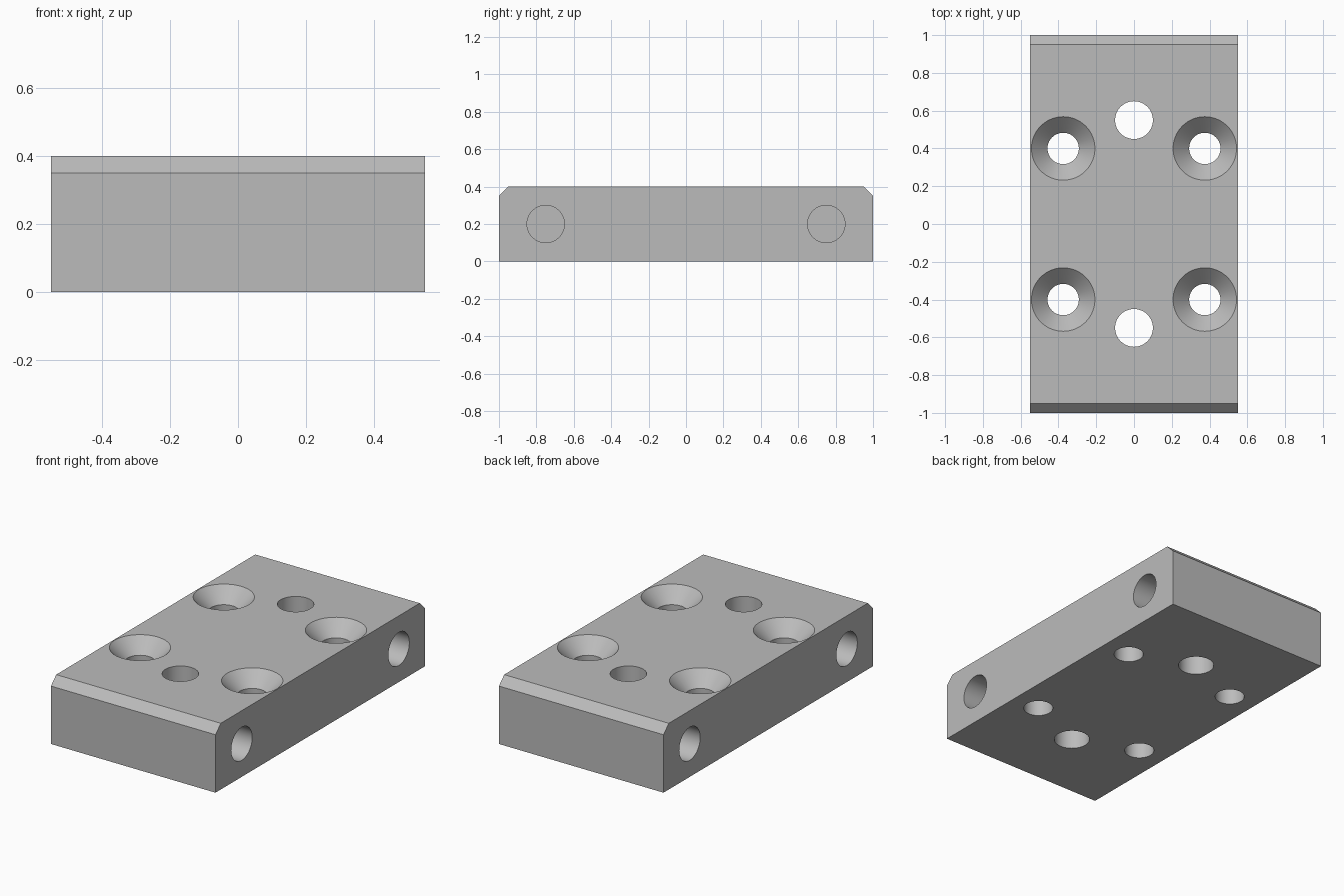
import bpy, bmesh
from math import pi
from mathutils import Matrix, Vector

if "Cube" in bpy.data.objects:
    bpy.data.objects.remove(bpy.data.objects["Cube"])

HALF_X, HALF_Y, HEIGHT, BEVEL = 0.55, 1.0, 0.4, 0.05
SEGMENTS = 64

grey = bpy.data.materials.new("plain grey")
grey.use_nodes = True
grey.diffuse_color = (0.5, 0.5, 0.5, 1)
grey.node_tree.nodes["Principled BSDF"].inputs["Base Color"].default_value = (0.5, 0.5, 0.5, 1)


def make_object(name, bm):
    bmesh.ops.recalc_face_normals(bm, faces=bm.faces)
    mesh = bpy.data.meshes.new(name)
    bm.to_mesh(mesh)
    bm.free()
    mesh.materials.append(grey)
    obj = bpy.data.objects.new(name, mesh)
    bpy.context.collection.objects.link(obj)
    return obj


def add_turned(bm, profile, matrix):
    """Closed solid turned about z from (radius, height) pairs."""
    rings = []
    for radius, z in profile:
        ring = bmesh.ops.create_circle(bm, segments=SEGMENTS, radius=radius,
                                       matrix=matrix @ Matrix.Translation((0, 0, z)))
        rings.append(ring["verts"])
    for low, high in zip(rings, rings[1:]):
        for i in range(SEGMENTS):
            j = (i + 1) % SEGMENTS
            bm.faces.new((low[i], low[j], high[j], high[i]))
    bm.faces.new(rings[0])
    bm.faces.new(rings[-1])


# Block: side profile with chamfered top ends, extruded across x
bm = bmesh.new()
outline = [(-HALF_Y, 0), (HALF_Y, 0), (HALF_Y, HEIGHT - BEVEL), (HALF_Y - BEVEL, HEIGHT),
           (BEVEL - HALF_Y, HEIGHT), (-HALF_Y, HEIGHT - BEVEL)]
side = bm.faces.new([bm.verts.new((-HALF_X, y, z)) for y, z in outline])
extruded = bmesh.ops.extrude_face_region(bm, geom=[side])["geom"]
bmesh.ops.translate(bm, vec=Vector((2 * HALF_X, 0, 0)),
                    verts=[v for v in extruded if isinstance(v, bmesh.types.BMVert)])
block = make_object("mounting_block", bm)

# Hole cutters
straight = [(0.1, -0.1), (0.1, HEIGHT + 0.1)]
countersunk = [(0.083, -0.1), (0.083, HEIGHT - 0.085), (0.168, HEIGHT), (0.168, HEIGHT + 0.1)]
blind = [(0.1, -0.35), (0.1, 0.1)]
bm = bmesh.new()
for sy in (-1, 1):
    add_turned(bm, straight, Matrix.Translation((0, sy * 0.55, 0)))
    for sx in (-1, 1):
        add_turned(bm, countersunk, Matrix.Translation((sx * 0.375, sy * 0.4, 0)))
        add_turned(bm, blind, Matrix.Translation((sx * HALF_X, sy * 0.75, HEIGHT / 2))
                   @ Matrix.Rotation(sx * pi / 2, 4, "Y"))
cutter = make_object("hole_cutter", bm)
cutter.hide_render = True

# Drill the block, then discard the cutter
cut = block.modifiers.new("holes", "BOOLEAN")
cut.operation = "DIFFERENCE"
cut.solver = "EXACT"
cut.object = cutter
bpy.ops.object.select_all(action="DESELECT")
block.select_set(True)
bpy.context.view_layer.objects.active = block
bpy.ops.object.modifier_apply(modifier=cut.name)
bpy.data.objects.remove(cutter)
bpy.ops.object.shade_smooth_by_angle(angle=pi / 6)
